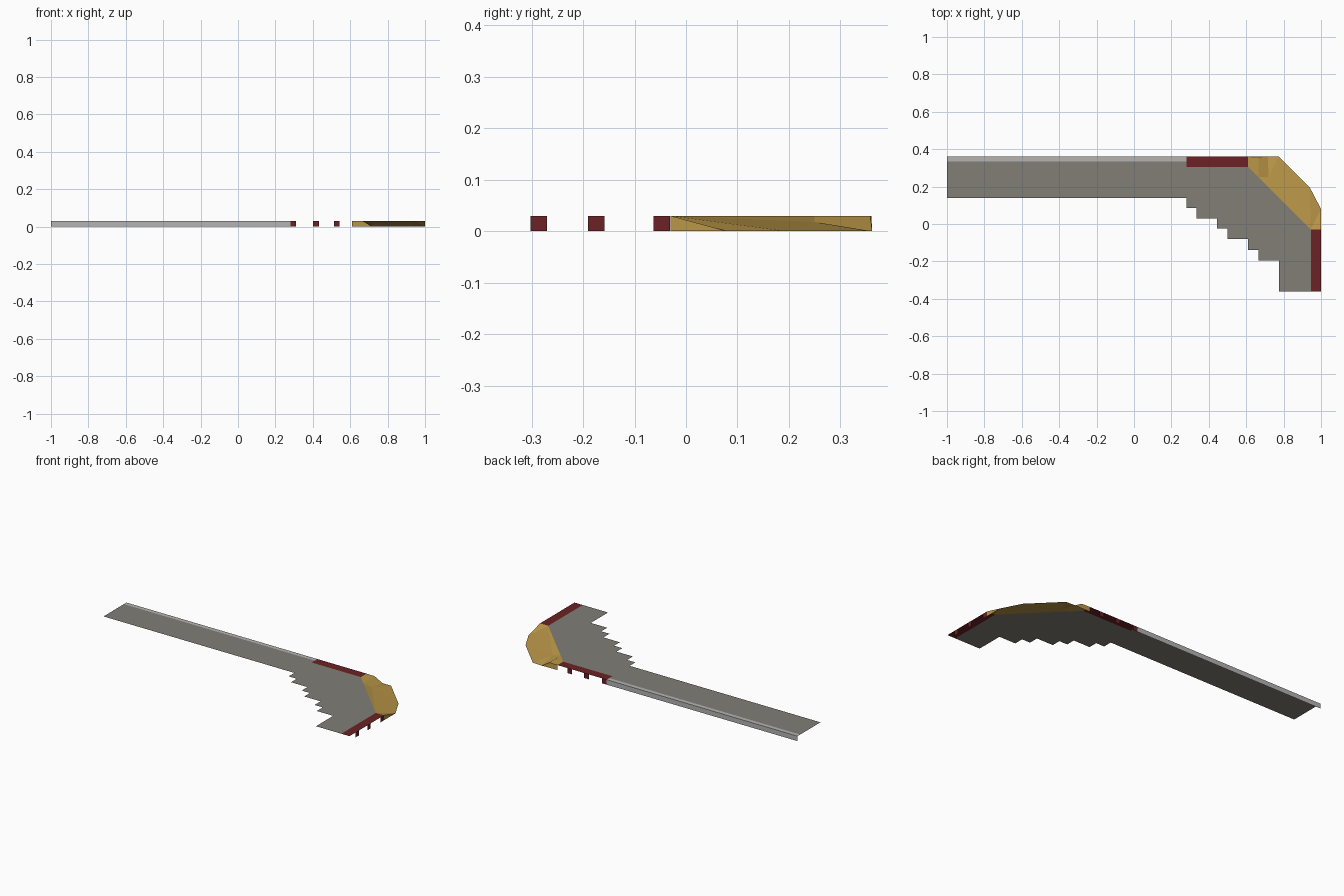
import bpy, bmesh

if "Cube" in bpy.data.objects:
    bpy.data.objects.remove(bpy.data.objects["Cube"])

H = 0.03  # height of the raised pavement


def material(name, rgb):
    m = bpy.data.materials.new(name)
    m.diffuse_color = (*rgb, 1)
    m.use_nodes = True
    m.node_tree.nodes["Principled BSDF"].inputs["Base Color"].default_value = m.diffuse_color
    return m


PAVING = material("paving_grey", (0.22, 0.21, 0.18))
KERB = material("kerb_light_grey", (0.46, 0.455, 0.45))
RED = material("drain_red", (0.15, 0.016, 0.018))
YELLOW = material("ramp_yellow", (0.50, 0.31, 0.065))


def sheet(name, polygons, mat):
    """Object made of open flat polygons, corners wound to face outwards."""
    bm = bmesh.new()
    for poly in polygons:
        bm.faces.new([bm.verts.new(p) for p in poly])
    bmesh.ops.remove_doubles(bm, verts=bm.verts, dist=1e-5)
    me = bpy.data.meshes.new(name)
    bm.to_mesh(me)
    bm.free()
    me.materials.append(mat)
    ob = bpy.data.objects.new(name, me)
    bpy.context.collection.objects.link(ob)
    return ob


def top(x0, y0, x1, y1):
    return [(x0, y0, H), (x1, y0, H), (x1, y1, H), (x0, y1, H)]


def back_wall(x0, x1, y=0.36):
    return [(x1, y, 0), (x0, y, 0), (x0, y, H), (x1, y, H)]


def side_wall(y0, y1, x=1.0):
    return [(x, y0, 0), (x, y1, 0), (x, y1, H), (x, y0, H)]


# Pavement slab with stepped inner edge
steps = [(-1, 0.335), (-1, 0.14), (0.28, 0.14), (0.28, 0.085), (0.335, 0.085),
         (0.335, 0.03), (0.445, 0.03), (0.445, -0.025), (0.5, -0.025), (0.5, -0.08),
         (0.61, -0.08), (0.61, -0.138), (0.665, -0.138), (0.665, -0.195),
         (0.775, -0.195), (0.775, -0.36), (0.945, -0.36), (0.945, -0.03),
         (0.61, 0.305), (0.28, 0.305), (0.28, 0.335)]
sheet("pavement_slab", [[(x, y, H) for x, y in steps]], PAVING)

# Plain kerb along the straight
sheet("straight_kerb", [top(-1, 0.335, 0.28, 0.36), back_wall(-1, 0.28)], KERB)

# Red drain kerbs, standing on three small posts each
sheet("back_drain_kerb", [top(0.28, 0.305, 0.61, 0.36)]
      + [back_wall(x, x + 0.032) for x in (0.278, 0.40, 0.512)], RED)
sheet("side_drain_kerb", [top(0.945, -0.36, 1, -0.03)]
      + [side_wall(y, y + 0.032) for y in (-0.302, -0.19, -0.063)], RED)

# Yellow corner ramp sloping down to the road
a0, a1 = (0.61, 0.36, 0), (0.61, 0.36, H)
b = (0.665, 0.358, H)
c = (0.665, 0.25, H)
d = (0.72, 0.25, 0.018)
e = (0.715, 0.362, 0)
f, g, h = (0.775, 0.36, 0), (0.94, 0.195, 0), (1, 0.08, 0)
i1, i0 = (1, -0.03, H), (1, -0.03, 0)
j, k = (0.945, -0.03, H), (0.61, 0.305, H)
sheet("corner_ramp", [
    [k, c, b, a1],           # level shoulder
    [c, d, e, b],            # steep cheek
    [d, f, e], [d, g, f],    # sloping fan
    [c, j, d], [j, g, d],
    [j, i1, h], [j, h, g],
    [e, a0, a1, b],          # back wall
    [i0, h, i1],             # side wall
], YELLOW)
